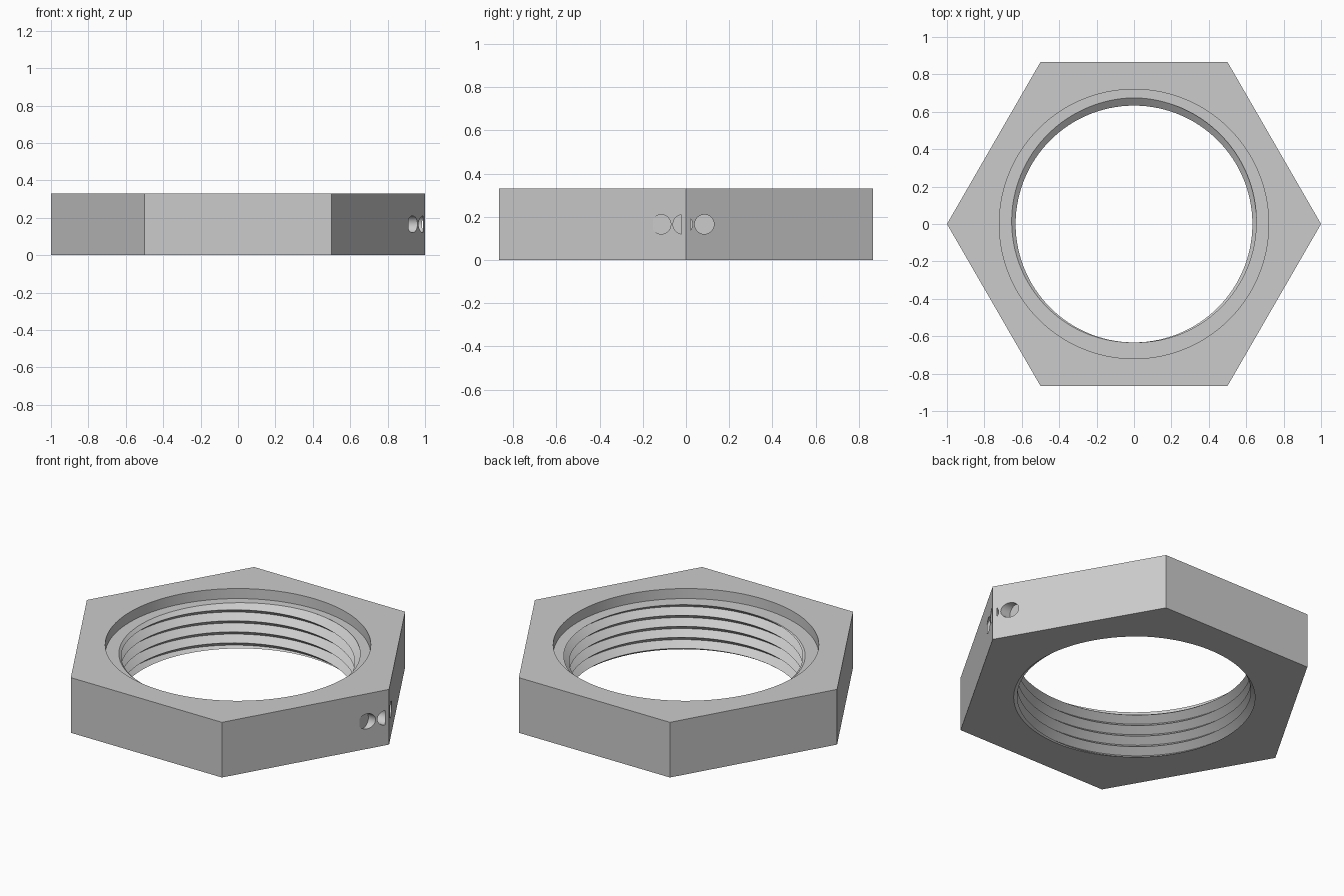
import bpy
import bmesh
from math import pi, cos, sin, radians
from mathutils import Matrix

if "Cube" in bpy.data.objects:
    bpy.data.objects.remove(bpy.data.objects["Cube"])

HEIGHT, SEAT_Z = 0.33, 0.27
CREST_R, ROOT_R, SEAT_R = 0.633, 0.675, 0.72
PITCH = 0.066
COLUMNS = 120

steel = bpy.data.materials.new("light_grey_steel")
steel.use_nodes = True
grey = (0.6, 0.6, 0.6, 1)
steel.diffuse_color = grey
steel.node_tree.nodes["Principled BSDF"].inputs["Base Color"].default_value = grey


def make_object(name, bm):
    mesh = bpy.data.meshes.new(name)
    bm.to_mesh(mesh)
    bm.free()
    mesh.materials.append(steel)
    obj = bpy.data.objects.new(name, mesh)
    bpy.context.collection.objects.link(obj)
    return obj


def thread_point(angle, half_turn):
    # Point on a helical V thread, clamped to the ends of the bore
    turn = angle / (2 * pi) - 0.25
    z = min(max(SEAT_Z + (half_turn / 2 + turn) * PITCH, 0), SEAT_Z)
    phase = ((z - SEAT_Z) / PITCH - turn) % 1
    radius = CREST_R + (ROOT_R - CREST_R) * abs(2 * phase - 1)
    return radius, z


def section(angle):
    # Closed radial section: thread, counterbore, hexagon side
    flat = (angle % (pi / 3)) - pi / 6
    hex_r = cos(pi / 6) / cos(flat)
    thread = [thread_point(angle, j) for j in range(-11, 3)]
    return thread + [(SEAT_R, SEAT_Z), (SEAT_R, HEIGHT), (hex_r, HEIGHT), (hex_r, 0)]


# Hexagonal nut with threaded bore and counterbore
bm = bmesh.new()
rings = []
for i in range(COLUMNS + 1):
    a = 2 * pi * i / COLUMNS
    rings.append([bm.verts.new((r * cos(a), r * sin(a), z)) for r, z in section(a)])
for near, far in zip(rings, rings[1:]):
    for k in range(len(near)):
        n = (k + 1) % len(near)
        bm.faces.new((near[k], far[k], far[n], near[n]))
bmesh.ops.remove_doubles(bm, verts=bm.verts, dist=0.00005)
bmesh.ops.recalc_face_normals(bm, faces=bm.faces)
nut = make_object("hex_nut", bm)

# Row of three round pockets through the left corner
bm = bmesh.new()
inner_x, outer_x = 0.912, 0.988
for y in (-0.115, -0.015, 0.085):
    place = Matrix.Translation(((inner_x + outer_x) / 2, y, HEIGHT / 2))
    bmesh.ops.create_cone(bm, cap_ends=True, segments=32, radius1=0.045, radius2=0.045,
                          depth=outer_x - inner_x,
                          matrix=place @ Matrix.Rotation(pi / 2, 4, "Y"))
cutter = make_object("pocket_cutter", bm)
cutter.hide_render = True

bpy.ops.object.select_all(action="DESELECT")
nut.select_set(True)
bpy.context.view_layer.objects.active = nut
cut = nut.modifiers.new("pockets", "BOOLEAN")
cut.operation = "DIFFERENCE"
cut.solver = "EXACT"
cut.object = cutter
bpy.ops.object.modifier_apply(modifier=cut.name)
bpy.data.objects.remove(cutter)
bpy.ops.object.shade_smooth_by_angle(angle=radians(25))
